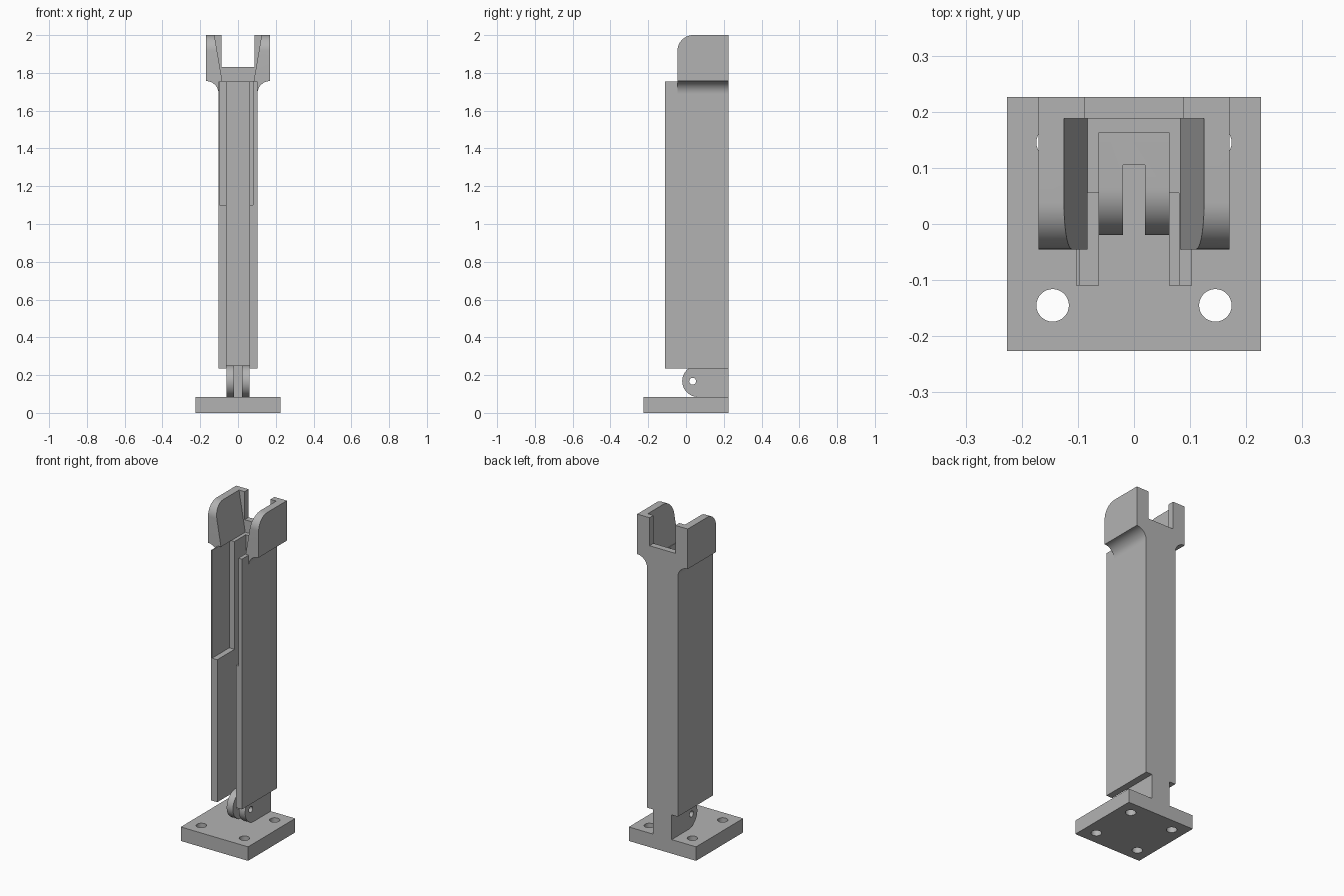
import bpy
import bmesh
from math import cos, sin, pi
from mathutils import Vector

if "Cube" in bpy.data.objects:
    bpy.data.objects.remove(bpy.data.objects["Cube"], do_unlink=True)

GREY = (0.45, 0.45, 0.45, 1)
metal = bpy.data.materials.new("plain grey")
metal.use_nodes = True
metal.diffuse_color = GREY
metal.node_tree.nodes["Principled BSDF"].inputs["Base Color"].default_value = GREY


def prism(name, points, axis, low, high):
    """Extrude a closed outline along an axis; points are the other two coordinates in xyz order."""
    def place(p, depth):
        co = list(p)
        co.insert("xyz".index(axis), depth)
        return Vector(co)
    bm = bmesh.new()
    face = bm.faces.new([bm.verts.new(place(p, low)) for p in points])
    top = bmesh.ops.extrude_face_region(bm, geom=[face])["geom"]
    shift = place((0, 0), high - low)
    bmesh.ops.translate(bm, vec=shift, verts=[v for v in top if isinstance(v, bmesh.types.BMVert)])
    bmesh.ops.recalc_face_normals(bm, faces=bm.faces)
    mesh = bpy.data.meshes.new(name)
    bm.to_mesh(mesh)
    bm.free()
    mesh.materials.append(metal)
    obj = bpy.data.objects.new(name, mesh)
    bpy.context.collection.objects.link(obj)
    return obj


def rect(u0, u1, v0, v1):
    return [(u0, v0), (u1, v0), (u1, v1), (u0, v1)]


def arc(u, v, r, start, end, steps=14):
    return [(u + r * cos(start + (end - start) * i / steps),
             v + r * sin(start + (end - start) * i / steps)) for i in range(steps + 1)]


def circle(u, v, r):
    return arc(u, v, r, 0, 2 * pi, 32)[:-1]


def combine(obj, tool, operation="DIFFERENCE"):
    """Apply a boolean and remove its tool."""
    mod = obj.modifiers.new("cut", "BOOLEAN")
    mod.operation = operation
    mod.solver = "EXACT"
    mod.object = tool
    bpy.ops.object.select_all(action="DESELECT")
    bpy.context.view_layer.objects.active = obj
    obj.select_set(True)
    bpy.ops.object.modifier_apply(modifier=mod.name)
    bpy.data.objects.remove(tool, do_unlink=True)


def smooth(obj):
    bpy.ops.object.select_all(action="DESELECT")
    bpy.context.view_layer.objects.active = obj
    obj.select_set(True)
    bpy.ops.object.shade_smooth_by_angle(angle=0.5)


BACK = 0.226
COLUMN_HALF, CHANNEL_HALF = 0.103, 0.062
COLUMN_TOP = 1.755

# Base plate with four bolt holes
base = prism("base_plate", rect(-BACK, BACK, -BACK, BACK), "z", 0, 0.085)
for x in (-0.145, 0.145):
    for y in (-0.145, 0.145):
        combine(base, prism("bolt_hole", circle(x, y, 0.029), "z", -0.1, 0.2))

# Forked pivot lug with rounded nose and pin hole
nose = arc(0.063, 0.168, 0.083, 1.5 * pi, 0.5 * pi, 24)
lug = prism("pivot_lug", [(BACK, 0.085)] + nose + [(BACK, 0.251)], "x", -CHANNEL_HALF, CHANNEL_HALF)
combine(lug, prism("fork_slot", rect(-0.02, 0.02, -0.2, 0.105), "z", 0, 0.4))
combine(lug, prism("pin_hole", circle(0.035, 0.168, 0.018), "x", -0.2, 0.2))

# Channel column, open to the front
column = prism("channel_column", rect(-COLUMN_HALF, COLUMN_HALF, -0.11, BACK), "z", 0.235, COLUMN_TOP)
combine(column, prism("channel", rect(-CHANNEL_HALF, CHANNEL_HALF, -0.2, 0.163), "z", 0, 2))
# Side wall recesses of unequal depth in the upper part
for x0, x1 in ((-0.097, -0.05), (0.05, 0.08)):
    combine(column, prism("wall_recess", rect(x0, x1, -0.2, 0.055), "z", 1.1, 2))

# Flared head: half outline with a concave fillet, mirrored
fillet = arc(0.17, 1.69, 0.067, pi, 0.5 * pi)
half = [(COLUMN_HALF, COLUMN_TOP)] + fillet + [(0.17, 2)]
outline = half + [(-x, z) for x, z in reversed(half)]
head = prism("forked_head", outline, "y", -0.045, BACK)
# Tapered cradle, then the narrower notch through the rear wall
taper = [(-0.083, 1.7), (-0.083, COLUMN_TOP), (-0.1335, 2.05)]
combine(head, prism("cradle", taper + [(-x, z) for x, z in reversed(taper)], "y", -0.2, 0.188))
combine(head, prism("rear_notch", rect(-0.087, 0.087, 1.83, 2.1), "y", 0.1, 0.4))
# Rounded upper front corners
corner = [(-0.045, 1.6)] + arc(0.038, 1.917, 0.083, pi, 0.5 * pi) + [(0.3, 2), (0.3, 1.6)]
combine(head, prism("side_profile", corner, "x", -0.3, 0.3), "INTERSECT")

for part in (base, lug, column, head):
    smooth(part)
